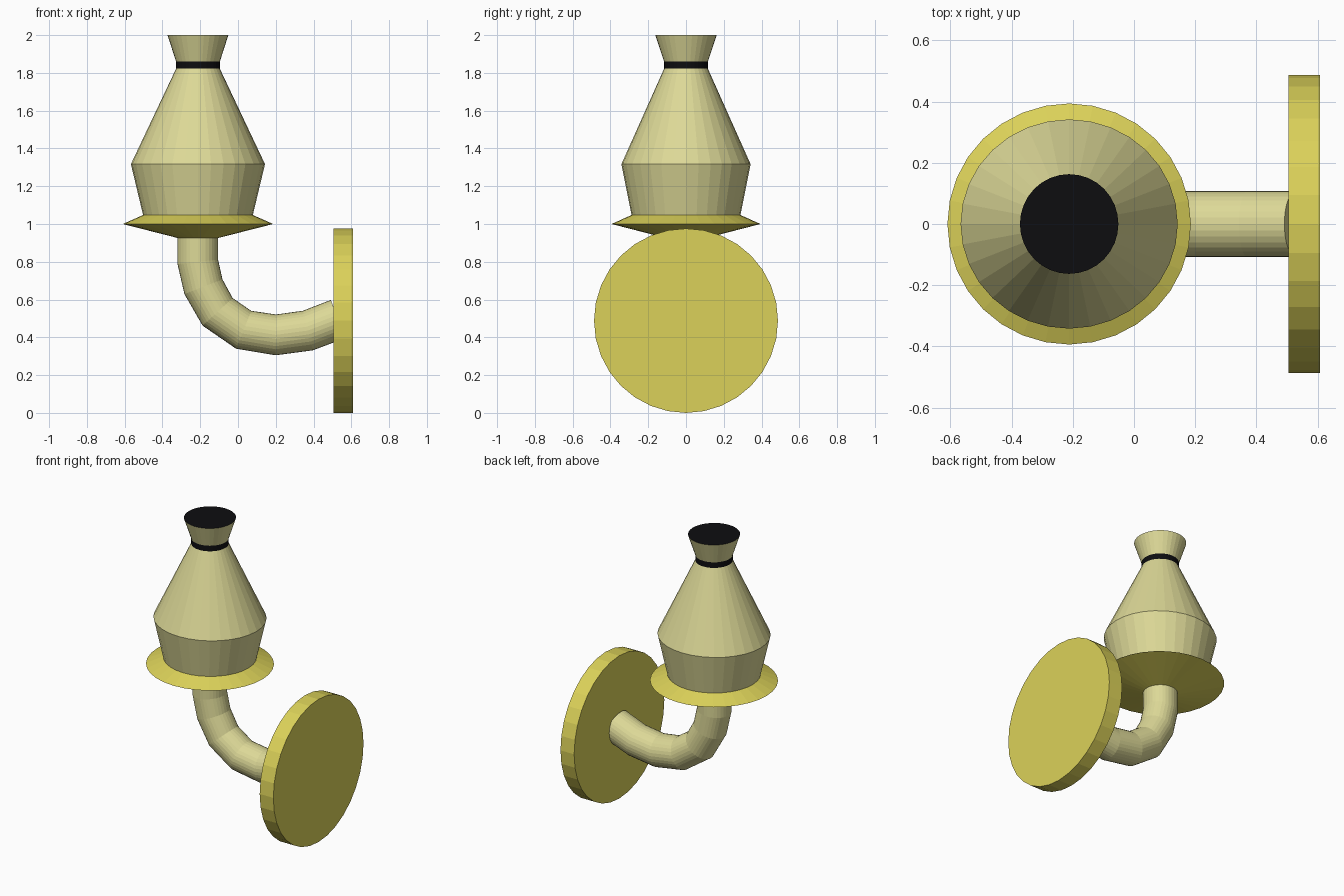
import bpy, bmesh, math
from mathutils import Vector

if "Cube" in bpy.data.objects:
    bpy.data.objects.remove(bpy.data.objects["Cube"])

SIDES = 32
AXIS_X = -0.212


def material(name, rgb):
    m = bpy.data.materials.new(name)
    m.diffuse_color = (*rgb, 1)
    m.use_nodes = True
    m.node_tree.nodes["Principled BSDF"].inputs["Base Color"].default_value = m.diffuse_color
    return m


CREAM = material("cream", (0.72, 0.69, 0.31))
YELLOW = material("yellow", (0.71, 0.64, 0.10))
BLACK = material("black", (0.004, 0.004, 0.005))


def skin(name, rings, mats, band_mats=None, cap_mats=(0, 0)):
    """Join rings of points into a capped tube."""
    bm = bmesh.new()
    loops = [[bm.verts.new(p) for p in ring] for ring in rings]
    for k, (a, b) in enumerate(zip(loops, loops[1:])):
        for i in range(SIDES):
            j = (i + 1) % SIDES
            f = bm.faces.new((a[i], a[j], b[j], b[i]))
            f.material_index = band_mats[k] if band_mats else 0
    bm.faces.new(loops[0][::-1]).material_index = cap_mats[0]
    bm.faces.new(loops[-1]).material_index = cap_mats[1]
    bmesh.ops.recalc_face_normals(bm, faces=bm.faces)
    me = bpy.data.meshes.new(name)
    bm.to_mesh(me)
    bm.free()
    for m in mats:
        me.materials.append(m)
    ob = bpy.data.objects.new(name, me)
    bpy.context.collection.objects.link(ob)
    return ob


def ring(center, u, v, ru, rv):
    c, u, v = Vector(center), Vector(u), Vector(v)
    angles = [2 * math.pi * i / SIDES for i in range(SIDES)]
    return [c + u * ru * math.cos(a) + v * rv * math.sin(a) for a in angles]


def lathe(name, profile, mats, band_mats=None, cap_mats=(0, 0)):
    rings = [ring((AXIS_X, 0, z), (1, 0, 0), (0, 1, 0), rx, ry)
             for rx, ry, z in profile]
    return skin(name, rings, mats, band_mats, cap_mats)


# Lamp body with a black neck band and black top
lathe("lamp_shade",
      [(0.29, 0.288, 1.045), (0.355, 0.342, 1.317), (0.116, 0.116, 1.822),
       (0.116, 0.116, 1.86), (0.161, 0.163, 2.0)],
      [CREAM, BLACK], [0, 0, 1, 0], (0, 1))

# Saucer under the body
lathe("saucer",
      [(0.10, 0.10, 0.924), (0.398, 0.394, 1.0), (0.285, 0.283, 1.05)],
      [YELLOW])

# Bent arm, swept along a path in the xz plane
path = [(-0.213, 0.94), (-0.213, 0.80), (-0.183, 0.668), (-0.108, 0.535),
        (0.03, 0.44), (0.20, 0.413), (0.37, 0.436), (0.53, 0.497)]
pts = [Vector((x, 0, z)) for x, z in path]
rings = []
for i, p in enumerate(pts):
    d_in = (p - pts[max(i - 1, 0)]).normalized()
    d_out = (pts[min(i + 1, len(pts) - 1)] - p).normalized()
    t = (d_in + d_out).normalized()
    rings.append(ring(p, t.cross(Vector((0, 1, 0))), (0, 1, 0), 0.108, 0.108))
skin("arm", rings, [CREAM])

# Round wall plate
skin("wall_plate",
     [ring((x, 0, 0.488), (0, 0, 1), (0, 1, 0), 0.488, 0.487)
      for x in (0.505, 0.608)], [YELLOW])
